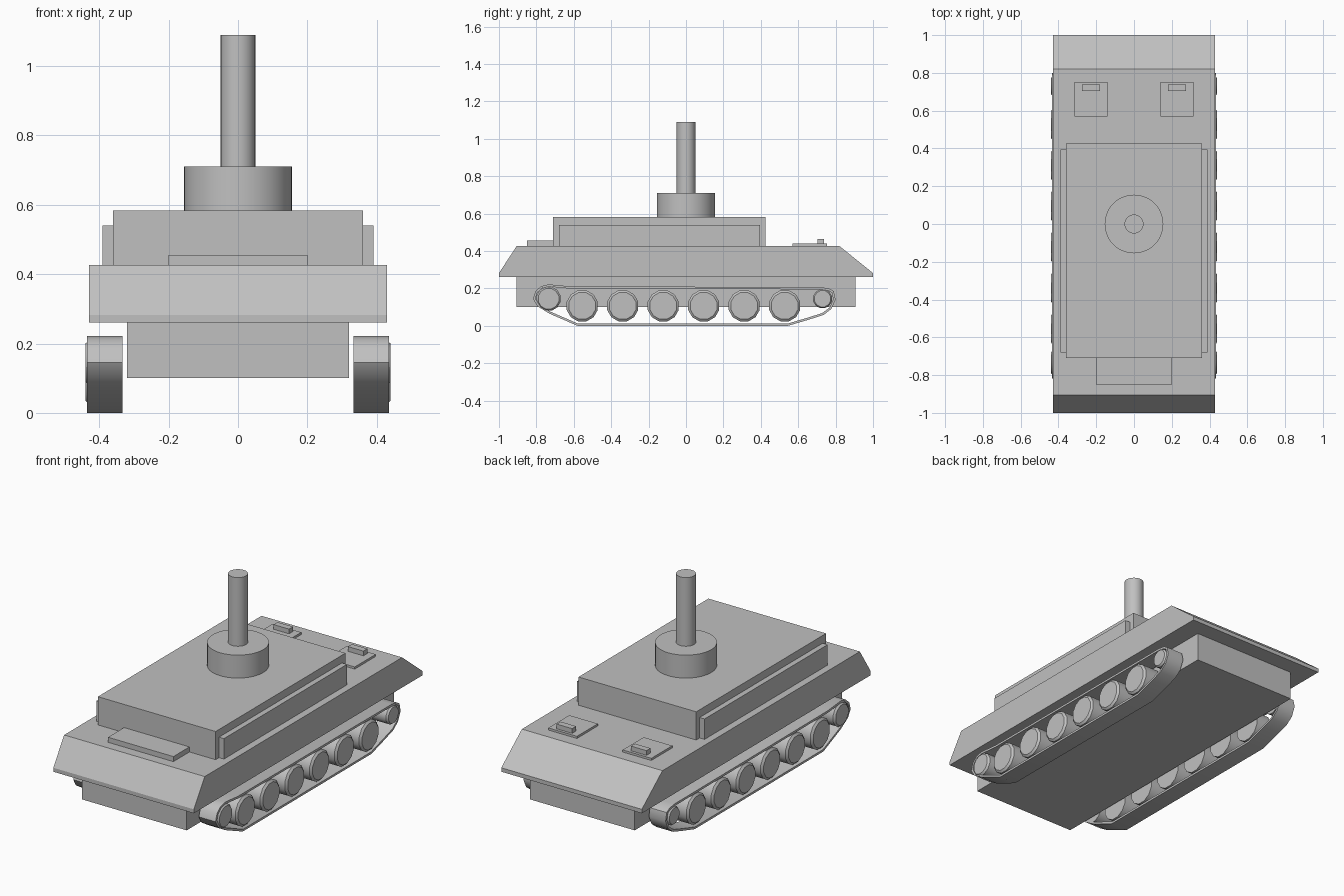
import bpy, bmesh, math
from mathutils import Vector, Matrix

if "Cube" in bpy.data.objects:
    bpy.data.objects.remove(bpy.data.objects["Cube"])

grey = bpy.data.materials.new("plain grey")
grey.diffuse_color = (0.53, 0.53, 0.53, 1)
grey.use_nodes = True
grey.node_tree.nodes["Principled BSDF"].inputs["Base Color"].default_value = grey.diffuse_color


def finish(name, bm, smooth=None, mirror=False):
    bmesh.ops.recalc_face_normals(bm, faces=bm.faces)
    mesh = bpy.data.meshes.new(name)
    bm.to_mesh(mesh)
    bm.free()
    mesh.materials.append(grey)
    ob = bpy.data.objects.new(name, mesh)
    bpy.context.collection.objects.link(ob)
    if smooth:
        bpy.ops.object.select_all(action='DESELECT')
        ob.select_set(True)
        bpy.context.view_layer.objects.active = ob
        bpy.ops.object.shade_smooth_by_angle(angle=math.radians(smooth))
    if mirror:
        ob.modifiers.new("Mirror", 'MIRROR').use_mirror_merge = False
    return ob


def box(name, x, y, z, mirror=False):
    bm = bmesh.new()
    size = [b - a for a, b in (x, y, z)]
    mid = [(a + b) / 2 for a, b in (x, y, z)]
    bmesh.ops.create_cube(bm, size=1, matrix=Matrix.Translation(mid) @ Matrix.Diagonal((*size, 1)))
    return finish(name, bm, mirror=mirror)


def prism(name, profile, x0, x1):
    # side profile (y, z) swept across x
    bm = bmesh.new()
    face = bm.faces.new([bm.verts.new((x0, y, z)) for y, z in profile])
    ext = bmesh.ops.extrude_face_region(bm, geom=[face])['geom']
    bmesh.ops.translate(bm, vec=(x1 - x0, 0, 0), verts=[v for v in ext if isinstance(v, bmesh.types.BMVert)])
    return finish(name, bm)


def cylinder(name, r, z0, z1):
    bm = bmesh.new()
    bmesh.ops.create_cone(bm, cap_ends=True, segments=48, radius1=r, radius2=r, depth=z1 - z0,
                          matrix=Matrix.Translation((0, 0, (z0 + z1) / 2)))
    return finish(name, bm, smooth=30)


def wheel(name, y, z, r):
    # low-sided drum with a chamfered outer rim
    bm = bmesh.new()
    n = 12
    rings = []
    for x, rad in ((0.335, r), (0.43, r), (0.44, r * 0.86)):
        rings.append([bm.verts.new((x, y + rad * math.cos((i + .5) * math.tau / n),
                                    z + rad * math.sin((i + .5) * math.tau / n))) for i in range(n)])
    for a, b in zip(rings, rings[1:]):
        for i in range(n):
            j = (i + 1) % n
            bm.faces.new((a[i], a[j], b[j], b[i]))
    bm.faces.new(rings[0])
    bm.faces.new(rings[-1])
    finish(name, bm, smooth=35, mirror=True)


def track(name, path, x0, x1, thick):
    # closed belt: outer loop plus a loop offset inwards
    pts = [Vector(p) for p in path]
    n = len(pts)
    bm = bmesh.new()
    rows = []
    for i, p in enumerate(pts):
        d0 = (p - pts[i - 1]).normalized()
        d1 = (pts[(i + 1) % n] - p).normalized()
        t = (d0 + d1).normalized()
        q = p + Vector((-t.y, t.x)) * thick / t.dot(d0)
        rows.append([bm.verts.new(c) for c in ((x0, *p), (x1, *p), (x1, *q), (x0, *q))])
    for i in range(n):
        a, b = rows[i], rows[(i + 1) % n]
        for k in range(4):
            m = (k + 1) % 4
            bm.faces.new((a[k], a[m], b[m], b[k]))
    finish(name, bm, smooth=40, mirror=True)


# Hull
prism("upper_hull", [(-1, .26), (1, .26), (1, .282), (.82, .427), (-.905, .427), (-1, .282)], -.43, .43)
box("lower_hull", (-.32, .32), (-.905, .905), (.1, .26))

# Superstructure
box("cabin", (-.36, .36), (-.71, .425), (.427, .583))
box("side_panel", (.36, .39), (-.68, .395), (.427, .54), mirror=True)
box("front_plate", (-.2, .2), (-.85, -.71), (.427, .455))

# Rear hatches with handles
box("hatch", (.14, .315), (.57, .753), (.427, .439), mirror=True)
box("hatch_handle", (.18, .275), (.703, .738), (.439, .465), mirror=True)

# Turret and upright tube
cylinder("turret_drum", .155, .583, .71)
cylinder("upright_tube", .05, .71, 1.09)

# Running gear
for i in range(6):
    wheel(f"road_wheel_{i + 1}", -.555 + i * .2165, .107, .086)
wheel("front_idler", -.735, .145, .066)
wheel("rear_sprocket", .73, .145, .052)
track("track", [(-.58, 0), (.545, 0), (.66, .034), (.735, .058), (.777, .09), (.8, .14), (.79, .185),
                (.765, .2), (.72, .207), (-.62, .211), (-.735, .222), (-.775, .212), (-.805, .185),
                (-.818, .145), (-.795, .105), (-.73, .065)], .333, .435, .012)
